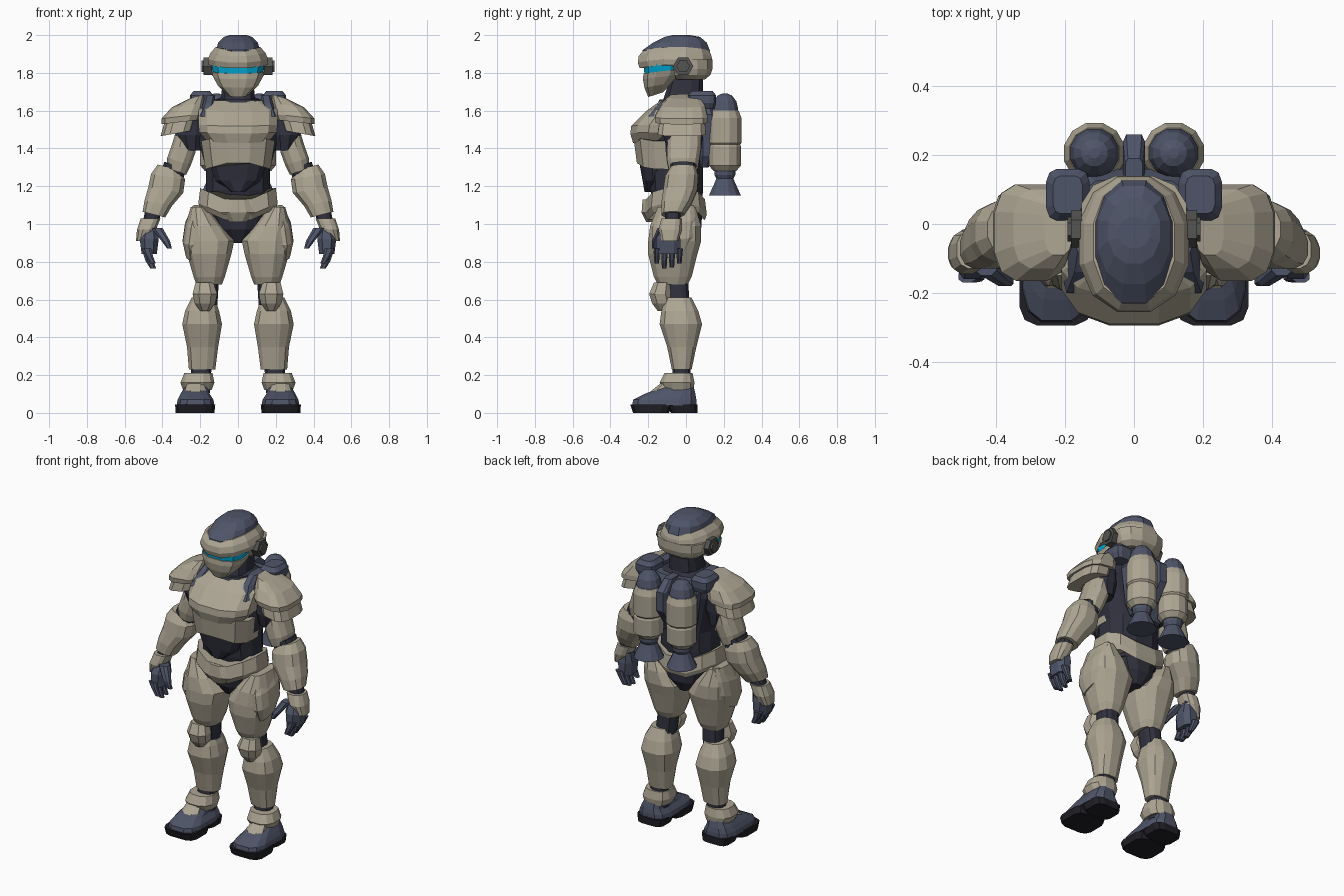
import bpy
import bmesh
import math
from mathutils import Matrix, Vector

default_cube = bpy.data.objects.get("Cube")
if default_cube:
    bpy.data.objects.remove(default_cube, do_unlink=True)


def make_material(name, red, green, blue):
    material = bpy.data.materials.new(name)
    material.use_nodes = True
    colour = (red, green, blue, 1)
    material.diffuse_color = colour
    shader = material.node_tree.nodes["Principled BSDF"]
    shader.inputs["Base Color"].default_value = colour
    shader.inputs["Roughness"].default_value = .7
    return material


TAN = make_material("tan armour", .42, .38, .295)
SLATE = make_material("slate blue", .078, .09, .14)
SUIT = make_material("dark suit", .03, .031, .048)
SOLE = make_material("black rubber", .014, .013, .018)
GREY = make_material("ear grey", .09, .09, .085)
VISOR = make_material("cyan visor", 0, .38, .64)


def finish(name, material, mesh_data):
    bmesh.ops.recalc_face_normals(mesh_data, faces=mesh_data.faces)
    mesh = bpy.data.meshes.new(name)
    mesh_data.to_mesh(mesh)
    mesh_data.free()
    mesh.materials.append(material)
    part = bpy.data.objects.new(name, mesh)
    bpy.context.collection.objects.link(part)


def level(u, v):
    return 0


def loft(name, material, rings, sides=12, boxy=.8, bend=level, flip=1):
    """Skin rings of bounds in hundredths: (z, x0, x1, y0, y1) or, centred, (z, half, y0, y1)."""
    data = bmesh.new()
    loops = []
    widest = math.cos(math.pi / sides) ** boxy
    for ring in rings:
        if len(ring) == 4:
            z, half, y0, y1 = ring
            x0, x1 = -half, half
        else:
            z, x0, x1, y0, y1 = ring
        loop = []
        for step in range(sides):
            angle = math.tau * (step + .5) / sides
            u, v = (math.copysign(abs(t) ** boxy, t) / widest
                    for t in (math.cos(angle), math.sin(angle)))
            x = (x0 + x1 + u * (x1 - x0)) / 2
            y = (y0 + y1 + v * (y1 - y0)) / 2
            loop.append(data.verts.new(Vector((x * flip, y, z + bend(u, v))) / 100))
        loops.append(loop)
    for low, high in zip(loops, loops[1:]):
        for i in range(sides):
            j = (i + 1) % sides
            data.faces.new((low[i], low[j], high[j], high[i]))
    data.faces.new(loops[0])
    data.faces.new(loops[-1])
    finish(name, material, data)


def pair(name, material, rings, **options):
    for side, flip in (("left", 1), ("right", -1)):
        loft(side + "_" + name, material, rings, flip=flip, **options)


def turned_pair(name, material, profile, x=11.5, y=20.6):
    rings = [(z, x - r, x + r, y - r, y + r) for z, r in profile]
    pair(name, material, rings, sides=12, boxy=1)


# Under-suit: torso, pelvis, neck
loft("torso_suit", SUIT, [(104, 15, -15, 8), (118, 17, -19, 9), (130, 17, -20, 9),
                          (144, 21, -18, 10), (154, 25, -14, 11), (163, 19, -11, 11), (167, 9, -9, 9)])
loft("pelvis", SUIT, [(90, 4, -10, 4), (97, 11, -15, 8), (112, 17, -18, 9)])
loft("neck", SUIT, [(158, 11, -15, 9), (166, 9, -12, 9), (178, 8, -8, 9)])
loft("collar", SUIT, [(160, 13, -17, 9), (166, 11, -14, 9)])

# Torso armour
loft("chest_plate", TAN, [(143, 16, -28, -2), (148, 20.5, -29.5, 0), (152, 21, -29, 1),
                          (160, 21, -21, 2), (165, 13, -14, 0)], bend=lambda u, v: abs(u) - .5)
loft("rib_plate", TAN, [(132, 17.3, -26, 5), (147, 19.5, -28, 5)],
     bend=lambda u, v: 2 - 5 * abs(u))
loft("belly_plate", SUIT, [(117, 4, -22, -8), (123, 12, -23, -6), (134, 16, -25, -4)])
loft("belt", TAN, [(107, 20, -20, 10), (110, 21, -22, 11), (118, 20, -21, 10)],
     bend=lambda u, v: 9 * abs(u) - 8)
loft("belt_buckle", TAN, [(101, 4.5, -21, -15), (106, 9, -23.5, -15), (113, 6, -23, -15)], sides=8)

# Head and helmet
loft("face_mask", TAN, [(168.5, 5, -20, -12), (173.5, 10.5, -22, -7), (178, 13, -22.8, -2),
                        (181, 14, -22.5, -1)], bend=lambda u, v: 1.3 * v)
loft("visor", VISOR, [(178, 12.8, -21.8, -2), (186, 14, -22.5, -1)], bend=lambda u, v: v)
loft("helmet_back", TAN, [(176.5, 11, -6, 10), (179, 14, -9, 13), (182, 15, -10, 14), (187, 15.3, -11, 14)])
loft("helmet_shell", TAN, [(183.5, 15.5, -24.5, 14), (186.5, 16, -25.5, 14), (190, 14.5, -25, 13.5),
                           (193, 11.8, -22.5, 12.3)], boxy=.9,
     bend=lambda u, v: 1.5 * abs(u) - .5 + min(v, 0) - max(v, 0))
loft("helmet_dome", SLATE, [(187, 10.5, -23.5, 12.6), (192, 11.6, -23, 12.6), (196, 10.5, -17.5, 11),
                            (199, 7.5, -11.5, 7.5), (200, 4.5, -7, 2)], boxy=.9)
for side, sign in (("left", 1), ("right", -1)):
    for label, radius, depth, x in (("ear_disc", .054, .045, .16), ("ear_cap", .036, .02, .183)):
        data = bmesh.new()
        turn = Matrix.Translation((sign * x, -.015, 1.835)) @ Matrix.Rotation(math.pi / 2, 4, "Y")
        bmesh.ops.create_cone(data, cap_ends=True, segments=6, radius1=radius,
                              radius2=radius, depth=depth, matrix=turn)
        finish(side + "_" + label, GREY, data)

# Shoulders and arms
pair("shoulder_pad_upper", TAN, [(154, 20, 40.5, -16, 11.5), (157, 19, 40.5, -16.5, 11.5),
                                 (163, 18, 35, -13, 10), (167.5, 18, 26, -9, 7)],
     boxy=.65, bend=lambda u, v: -1.2 * u)
pair("shoulder_pad_lower", TAN, [(148, 24, 41, -15, 10.5), (155, 22, 39, -14, 10)],
     boxy=.65, bend=lambda u, v: -1.5 * u)
pair("shoulder_joint", SUIT, [(139, 19, 30, -10, 8), (147, 17, 33, -12, 9), (156, 17, 32, -11, 9)])
pair("upper_arm", TAN, [(128, 27.5, 37.5, -9, 6), (133, 25, 37.5, -10, 7), (140, 22.5, 35, -10, 8),
                        (150, 21, 32, -9, 8)], bend=lambda u, v: 2 * u)
pair("elbow", SUIT, [(122, 30, 42, -8, 5), (131, 27.5, 39, -8.5, 5.5)], bend=lambda u, v: 2 * u)
pair("forearm", TAN, [(105, 38.5, 50.5, -13, -1), (111, 35, 49.5, -13, 3), (118, 29, 47.5, -12, 6),
                      (125, 28, 46, -11, 6.5), (130, 31, 42.5, -8, 5)], bend=lambda u, v: 1.5 * u)
pair("wrist", SUIT, [(98, 43, 51, -11, -3), (108, 40, 49, -11, -3)])
pair("hand_guard", TAN, [(91, 48, 54, -13, -4), (97, 43.5, 53.5, -14.5, -2), (103, 41, 51.5, -13, -2)])
pair("palm", SLATE, [(84, 43, 51, -16, -3), (92, 42, 52, -16, -3), (99, 43, 50, -12, -4)], sides=8)
for finger, y, tip in (("index", -17, 79), ("middle", -13, 76.5), ("ring", -9, 77), ("little", -5, 79)):
    pair(finger + "_finger", SLATE, [(tip, 43.5, 46.5, y + .3, y + 2.7), (tip + 4, 45, 49, y, y + 3),
                                     (87, 46, 51, y, y + 3.4)], sides=8)
pair("thumb", SLATE, [(87, 35, 37.5, -18, -15.5), (91, 36, 40.5, -18, -14), (98, 40, 46, -15, -9)], sides=8)

# Legs
pair("thigh", TAN, [(68, 8.5, 22, -15, 1), (72, 7, 23.5, -17, 3), (84, 3.5, 27, -20, 6),
                    (91, 2, 28.5, -20, 8), (99, 8, 28, -19, 8), (109, 17, 25, -15, 5)])
pair("thigh_guard", TAN, [(83, 21, 27.5, -14, 0), (91, 19, 29.3, -18, 4), (100, 18, 28, -18, 5),
                          (108, 20, 24.5, -14, 4)], bend=lambda u, v: 2 * v)
pair("knee_joint", SUIT, [(56, 11, 22, -10, 2), (72, 10, 21, -12, 1)])
pair("knee_pad", TAN, [(54, 15, 20, -15, -8), (58, 12, 23, -18, -7), (63, 11, 24, -19.5, -8),
                       (69, 13, 22.5, -17, -8)], sides=8)
pair("shin_guard", TAN, [(23, 12, 26, -7.5, 3), (35, 10.5, 27, -10, 5.5), (47, 8.5, 29.5, -14, 8.5),
                         (54, 10, 28, -13, 6.5), (61, 12.5, 24.5, -11, 3)])
pair("ankle", SUIT, [(10, 15, 25, -8, 2), (24, 14, 25, -7, 2.5)])
pair("ankle_guard", TAN, [(12, 14, 29, -12, 4), (16, 12.5, 30.5, -14, 4.5), (21, 13.5, 28.5, -11.5, 3.5)])

# Boots
pair("boot", SLATE, [(4, 12.5, 32.5, -28.5, 5.5), (7, 13, 32, -28, 5.5), (10, 15, 30.5, -22, 5),
                     (14, 16, 28, -12, 4)], boxy=.6)
pair("instep_plate", TAN, [(9, 17, 28, -21, -9), (12, 17, 28, -18, -8), (16, 18, 27, -13, -7)], sides=8)
pair("front_sole", SOLE, [(0, 12.5, 33, -28, -9), (4.5, 12, 33.3, -29.5, -7)], boxy=.5)
pair("heel_sole", SOLE, [(0, 14, 31, -8, 6), (4.5, 13, 32, -11, 6)], boxy=.5)

# Backpack with twin thrusters
loft("pack_frame", SLATE, [(130, 10, 7, 12), (136, 14, 7, 15), (158, 17, 7, 16), (165, 13, 5, 13)], boxy=.5)
loft("pack_spine", SLATE, [(138, 3, 12, 19), (148, 3.2, 12, 26), (160, 3.2, 12, 26), (166, 2.5, 10, 19)],
     boxy=.4, sides=8)
loft("tank_bracket", SUIT, [(146, 9, 15, 22), (151, 9, 15, 22)], sides=4)
pair("shoulder_block", SLATE, [(161, 14, 24, 2, 15), (164, 13, 25.5, 1, 16), (168, 13, 25.5, 1, 16),
                               (170.5, 15, 23.5, 3, 14)], boxy=.5)
pair("harness_strap", SLATE, [(157, 16, 20.5, -20, -4), (164, 12.5, 18.5, -14, 3),
                              (168, 12, 17.5, -8, 5)], sides=8, boxy=.6)
turned_pair("tank_lower", TAN, [(128, 6), (131, 8.5), (141, 8.5), (142, 8)])
turned_pair("tank_upper", TAN, [(142, 8), (143, 8.8), (156, 8.8), (160, 7.3)])
turned_pair("tank_cap", SLATE, [(158, 7.2), (161, 7), (165, 6), (168, 3.8), (169, 1.5)])
turned_pair("thruster_nozzle", SLATE, [(115, 8.5), (121, 5.8), (124, 4.5), (126, 5.5), (129, 5.5)])
